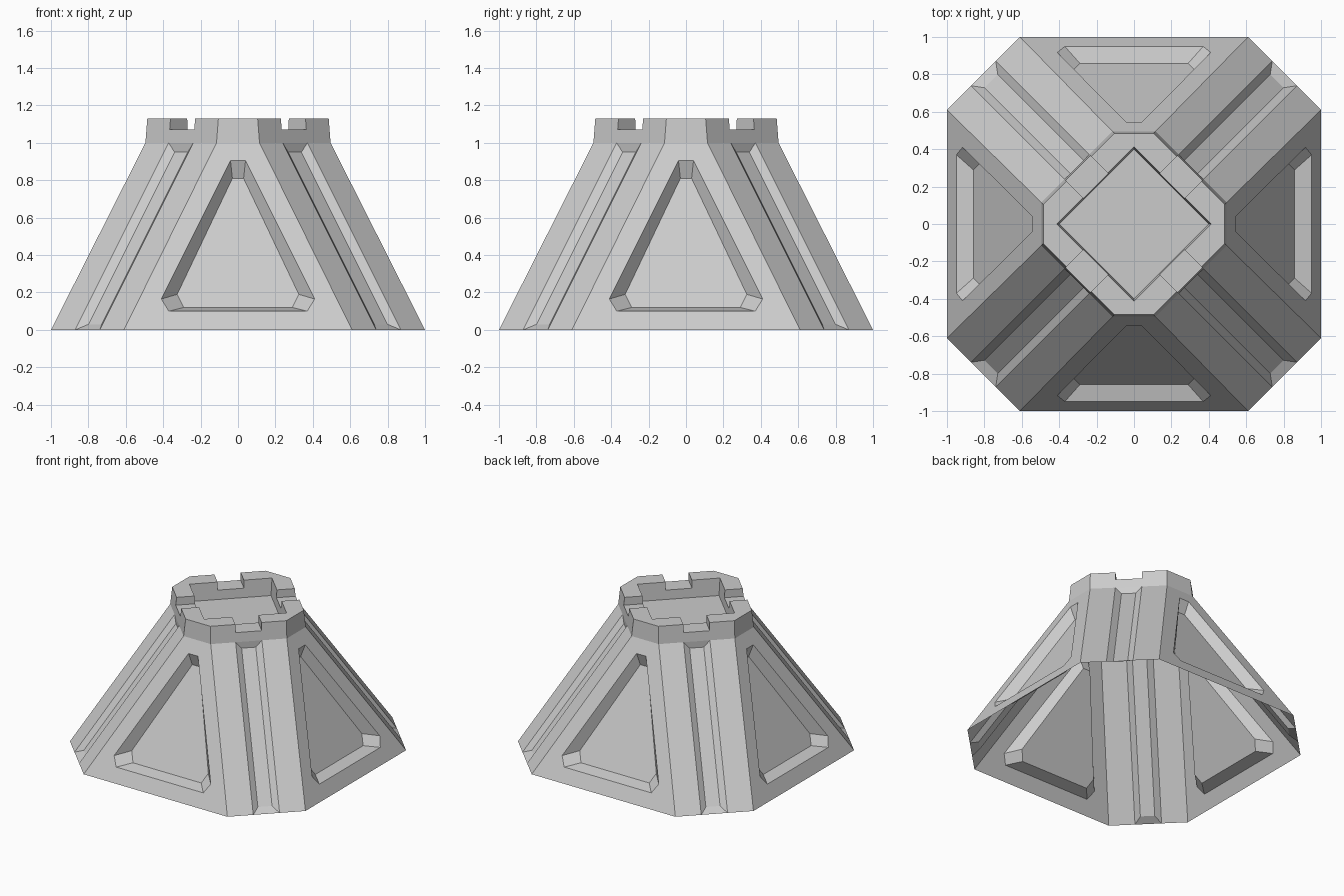
import bpy, bmesh
from math import sqrt, pi
from mathutils import Matrix, Vector

if "Cube" in bpy.data.objects:
    bpy.data.objects.remove(bpy.data.objects["Cube"])

R = sqrt(0.5)
N = 0.093                     # half width of groove and notch


def diag(t, s, z):
    """Point on the front-right diagonal side: t along it, s outward."""
    return ((t + s) * R, (t - s) * R, z)


def mirror(p):
    return (-p[0], p[1], p[2])


def bridge(a, b):
    """Quads between two closed loops, plus the cap of the second."""
    n = len(a)
    return [[a[i], a[(i + 1) % n], b[(i + 1) % n], b[i]] for i in range(n)] + [b]


def build(name, quarter):
    """Repeat one quarter's faces four times around z and weld them."""
    bm = bmesh.new()
    for k in range(4):
        m = Matrix.Rotation(k * pi / 2, 4, 'Z')
        for f in quarter:
            bm.faces.new([bm.verts.new(m @ Vector(p)) for p in f])
    bmesh.ops.remove_doubles(bm, verts=bm.verts, dist=0.0005)
    bmesh.ops.recalc_face_normals(bm, faces=bm.faces)
    bm.normal_update()
    # outer sides must face outward
    far = max(bm.faces, key=lambda f: f.calc_center_median().xy.length)
    c = far.calc_center_median()
    if far.normal.x * c.x + far.normal.y * c.y < 0:
        bmesh.ops.reverse_faces(bm, faces=bm.faces)
    me = bpy.data.meshes.new(name)
    bm.to_mesh(me)
    bm.free()
    ob = bpy.data.objects.new(name, me)
    bpy.context.collection.objects.link(ob)
    return ob


# Levels of the octagon: (half width of straight side, distance from centre)
def octo(a, d):
    return (d - a) * R, (d + a) * R      # diagonal half width, diagonal distance


w0, s0 = octo(0.61, 1.0)
w1, s1 = octo(0.115, 0.495)
w2, s2 = octo(0.105, 0.485)


def s_at(z):
    return s0 + (s1 - s0) * z


# Straight side with a recessed, blunt-cornered triangle
def face(x, z, depth=0.0):
    return (x, -(1 - 0.505 * z) + depth, z)


def triangle(pts, depth):
    right = [face(x, z, depth) for x, z in pts]
    return right + [mirror(p) for p in reversed(right)]


BR, TR = face(0.61, 0), face(0.115, 1)
BL, TL = mirror(BR), mirror(TR)
rim = triangle([(0.37, 0.10), (0.41, 0.165), (0.04, 0.905)], 0)
floor = triangle([(0.29, 0.12), (0.325, 0.19), (0.03, 0.81)], 0.08)
side = [[BL, BR, rim[0], rim[5]],
        [BR, TR, rim[2], rim[1], rim[0]],
        [TR, TL, rim[3], rim[2]],
        [TL, BL, rim[5], rim[4], rim[3]]] + bridge(rim, floor)

# Diagonal side with a shallow groove running down it
g_out = [diag(-N, s0, 0), diag(N, s0, 0), diag(N, s1, 1), diag(-N, s1, 1)]
gi, gd = 0.05, 0.037
g_in = [diag(t, s_at(z) - gd, z) for t, z in
        ((-gi, 0.03), (gi, 0.03), (gi, 0.95), (-gi, 0.95))]
side += [[diag(-w0, s0, 0), g_out[0], g_out[3], diag(-w1, s1, 1)],
         [g_out[1], diag(w0, s0, 0), diag(w1, s1, 1), g_out[2]]]
side += bridge(g_out, g_in)
build("sloped_base", side)

# Notched collar around a shallow square pit
ZT, ZN = 1.13, 1.07
sn = s1 + (s2 - s1) * (ZN - 1) / (ZT - 1)
q, f = 0.412 * R, 0.40 * R           # pit half size at rim and at floor
qn = f + (q - f) * (ZN - 1) / (ZT - 1)
collar = [[TL, TR, diag(-w2, s2, ZT), mirror(diag(-w2, s2, ZT))],
          [diag(-N, s1, 1), diag(N, s1, 1), diag(N, sn, ZN), diag(-N, sn, ZN)],
          [diag(-N, sn, ZN), diag(N, sn, ZN), diag(N, qn, ZN), diag(-N, qn, ZN)],
          [diag(-N, qn, ZN), diag(N, qn, ZN), diag(N, f, 1), diag(-N, f, 1)],
          [diag(-N, f, 1), diag(N, f, 1), (0, 0, 1)]]
for k in (-1, 1):
    n = k * N
    collar += [
        [diag(k * w1, s1, 1), diag(n, s1, 1), diag(n, sn, ZN), diag(n, s2, ZT), diag(k * w2, s2, ZT)],
        [diag(n, sn, ZN), diag(n, s2, ZT), diag(n, q, ZT), diag(n, qn, ZN)],
        [diag(k * q, q, ZT), diag(n, q, ZT), diag(n, qn, ZN), diag(n, f, 1), diag(k * f, f, 1)],
        [diag(n, f, 1), diag(k * f, f, 1), (0, 0, 1)]]
half = [diag(-w2, s2, ZT), diag(-N, s2, ZT), diag(-N, q, ZT), diag(-q, q, ZT)]
front_mid = (0, half[0][1], ZT)
collar += [[front_mid] + half, [mirror(p) for p in reversed([front_mid] + half)]]
# share the middle point with the straight collar side
collar[0].insert(3, front_mid)
build("notched_collar", collar)
